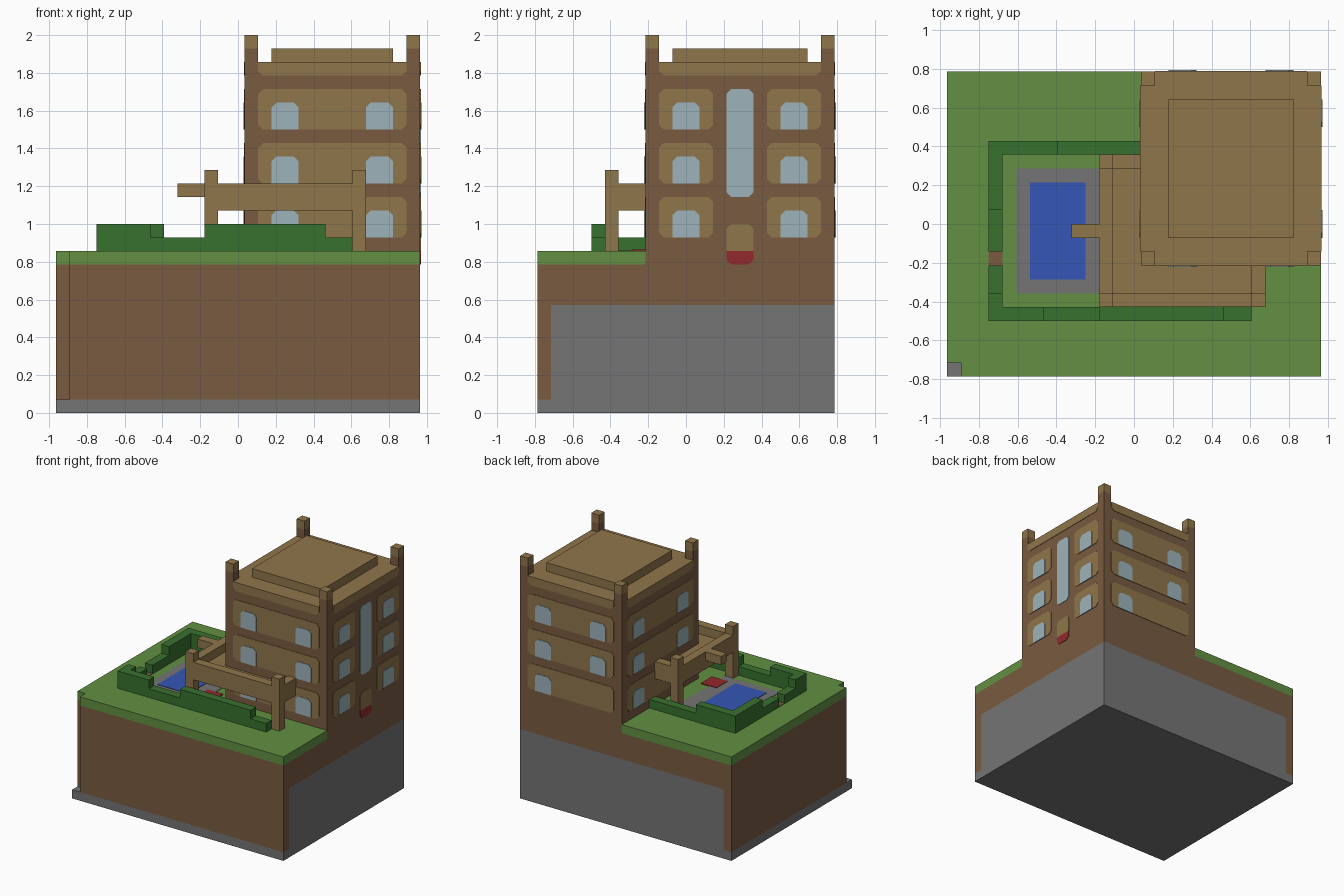
import bpy
import bmesh

cube = bpy.data.objects.get("Cube")
if cube:
    bpy.data.objects.remove(cube, do_unlink=True)

U = 1 / 14            # one block
LIFT = 0.05           # thickness of painted plates, in blocks


def material(name, rgb):
    lin = [((c / 255 + 0.055) / 1.055) ** 2.4 for c in rgb] + [1]
    m = bpy.data.materials.new(name)
    m.use_nodes = True
    m.diffuse_color = lin
    m.node_tree.nodes["Principled BSDF"].inputs["Base Color"].default_value = lin
    return m


dirt = material("dirt_brown", (121, 91, 65))
tan = material("wood_tan", (144, 118, 75))
stone = material("stone_grey", (117, 117, 117))
grass = material("grass_green", (98, 144, 66))
leaf = material("hedge_green", (57, 113, 47))
glass = material("window_blue", (157, 180, 187))
water = material("water_blue", (53, 86, 182))
red = material("door_red", (146, 42, 44))


def flat(a, b, h):
    return a, b, h


# Wall mappings: along the wall, up, and outward
WALLS = {
    "front": lambda a, z, h: (a, 8 - h, z),
    "back": lambda a, z, h: (a, 22 + h, z),
    "east": lambda a, z, h: (27 + h, a, z),
    "west": lambda a, z, h: (14 - h, a, z),
}


def prism(name, mat, points, h0, h1, place=flat):
    """Extrude an outline given in blocks."""
    bm = bmesh.new()
    rings = []
    for h in (h0, h1):
        ring = []
        for a, b in points:
            x, y, z = place(a, b, h)
            ring.append(bm.verts.new(((x - 13.5) * U, (y - 11) * U, z * U)))
        rings.append(ring)
    low, high = rings
    bm.faces.new(low)
    bm.faces.new(high)
    n = len(points)
    for i in range(n):
        j = (i + 1) % n
        bm.faces.new((low[i], low[j], high[j], high[i]))
    bmesh.ops.recalc_face_normals(bm, faces=bm.faces)
    mesh = bpy.data.meshes.new(name)
    bm.to_mesh(mesh)
    bm.free()
    mesh.materials.append(mat)
    ob = bpy.data.objects.new(name, mesh)
    bpy.context.collection.objects.link(ob)
    return ob


def box(name, mat, x, y, z):
    outline = [(x[0], y[0]), (x[1], y[0]), (x[1], y[1]), (x[0], y[1])]
    return prism(name, mat, outline, z[0], z[1])


def plate(name, mat, wall, a, z, top=0.35, bottom=0.35, layer=1):
    """Thin wall panel with clipped corners."""
    (l, r), (d, u), t, b = a, z, top, bottom
    pts = []
    if b:
        pts += [(l, d + b), (l + b, d), (r - b, d), (r, d + b)]
    else:
        pts += [(l, d), (r, d)]
    if t:
        pts += [(r, u - t), (r - t, u), (l + t, u), (l, u - t)]
    else:
        pts += [(r, u), (l, u)]
    prism(name, mat, pts, 0, LIFT * layer, WALLS[wall])


# Ground: stone core, earth sides, grass layer with a missing corner column
box("stone_slab", stone, (0, 27), (0, 22), (0, 1))
box("stone_core", stone, (1, 27), (1, 22), (1, 8))
box("earth_front", dirt, (1, 27), (0, 1), (1, 8))
box("earth_side", dirt, (0, 1), (1, 22), (1, 8))
prism("earth_top", dirt, [(1, 0), (27, 0), (27, 22), (0, 22), (0, 1), (1, 1)], 8, 11)
prism("lawn", grass, [(1, 0), (27, 0), (27, 8), (14, 8), (14, 22),
                      (0, 22), (0, 1), (1, 1)], 11, 12)

# Pool, doorway earth and mat, laid flush on the lawn
box("pool_surround", stone, (5, 12), (6, 15), (12, 12 + LIFT))
box("pool_water", water, (6, 10), (7, 14), (12, 12 + 2 * LIFT))
box("hedge_gap_path", dirt, (3, 4), (8, 9), (12, 12 + LIFT))
box("ground_mat", red, (11, 13), (7, 9), (12, 12 + 2 * LIFT))

# Hedges: runs along x (front, back) and along y (west), with stepped tops
for x0, x1, top in ((3, 7, 14), (7, 11, 13), (11, 20, 14), (20, 22, 13)):
    box("front_hedge", leaf, (x0, x1), (4, 5), (12, top))
for x0, x1, top in ((3, 8, 14), (8, 14, 13)):
    box("back_hedge", leaf, (x0, x1), (16, 17), (12, top))
for y0, y1, top in ((5, 6, 14), (6, 8, 13), (9, 12, 13), (12, 16, 14)):
    box("west_hedge", leaf, (3, 4), (y0, y1), (12, top))

# Raised deck with rails, posts and a diving board
prism("deck_floor", tan, [(11, 5), (23, 5), (23, 8), (14, 8), (14, 16), (11, 16)], 15, 16)
box("deck_front_rail", tan, (12, 22), (5, 6), (16, 17))
box("deck_west_rail", tan, (11, 12), (6, 15), (16, 17))
box("deck_back_rail", tan, (12, 14), (15, 16), (16, 17))
box("deck_east_rail", tan, (22, 23), (6, 8), (16, 17))
for x, y in ((11, 5), (22, 5), (11, 15)):
    box("deck_post", tan, (x, x + 1), (y, y + 1), (12, 18))
box("diving_board", tan, (9, 11), (10, 11), (16, 17))

# Building shell with a tan roof face
shell = box("building", dirt, (14, 27), (8, 22), (11, 26))
shell.data.materials.append(tan)
for face in shell.data.polygons:
    if face.normal.z > 0.9:
        face.material_index = 1
box("roof_block", tan, (16, 25), (10, 20), (26, 27))
for x in (14, 26):
    for y in (8, 21):
        box("corner_post", dirt, (x, x + 1), (y, y + 1), (26, 27))
        box("corner_cap", tan, (x, x + 1), (y, y + 1), (27, 28))

# Wall panels and windows; each wall lists panel spans and window starts
LAYOUT = {
    "front": ([(15, 26)], [16, 23]),
    "back": ([(15, 26)], [16, 23]),
    "east": ([(9, 13), (17, 21)], [10, 18]),
    "west": ([(9, 21)], [10, 18]),
}
for wall, (panels, windows) in LAYOUT.items():
    plate(wall + "_top_band", tan, wall, (panels[0][0], panels[-1][1]), (25, 26), top=0)
    for z in (13, 17, 21):
        for span in panels:
            plate(wall + "_panel", tan, wall, span, (z, z + 3))
        for a in windows:
            if wall == "back" and z == 13 and a == 16:
                continue
            plate(wall + "_window", glass, wall, (a, a + 2), (z, z + 2), bottom=0, layer=2)

# Entrance on the east wall
plate("stair_window", glass, "east", (14, 16), (16, 24))
plate("entrance_door", tan, "east", (14, 16), (12, 14), bottom=0)
plate("entrance_step", red, "east", (14, 16), (11, 12), top=0)
